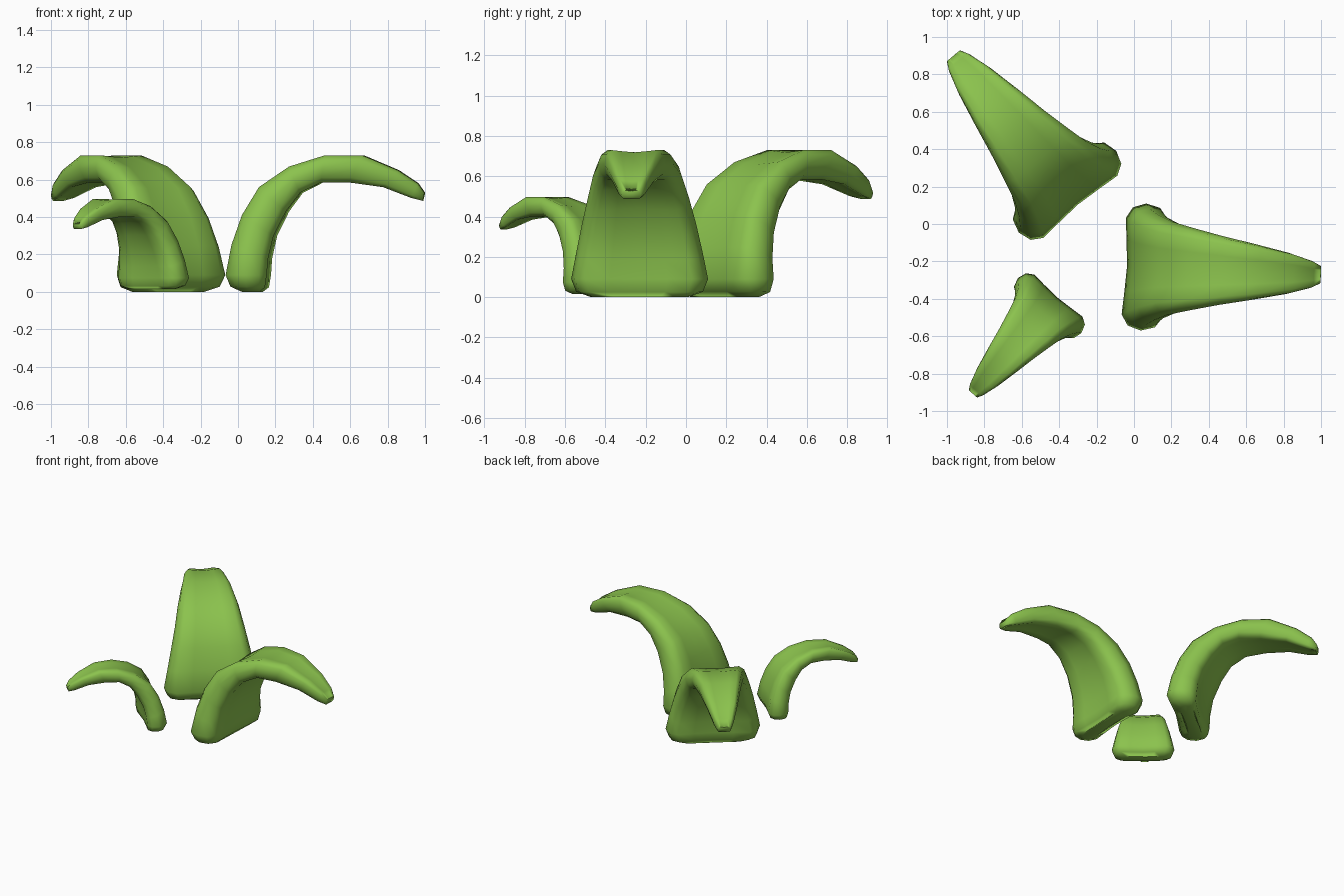
import bpy, bmesh, math

if "Cube" in bpy.data.objects:
    bpy.data.objects.remove(bpy.data.objects["Cube"])

green = bpy.data.materials.new("leaf green")
green.diffuse_color = (0.26, 0.545, 0.075, 1)
green.use_nodes = True
green.node_tree.nodes["Principled BSDF"].inputs["Base Color"].default_value = green.diffuse_color

# stations along the blade: outer x, outer z, inner x, inner z, half width
STATIONS = [
    (0.03, 0.00, 0.125, 0.00, 0.24), (-0.03, 0.028, 0.155, 0.025, 0.315),
    (-0.055, 0.09, 0.165, 0.09, 0.34), (-0.025, 0.25, 0.172, 0.18, 0.315),
    (0.03, 0.41, 0.20, 0.30, 0.285), (0.12, 0.56, 0.265, 0.43, 0.25),
    (0.28, 0.67, 0.34, 0.53, 0.22), (0.47, 0.73, 0.45, 0.585, 0.185),
    (0.67, 0.73, 0.60, 0.585, 0.15), (0.86, 0.65, 0.78, 0.56, 0.11),
    (0.965, 0.58, 0.93, 0.502, 0.072), (1.0, 0.53, 0.99, 0.487, 0.048)]
# half cross-section: side fraction, depth fraction (0 outer, 1 inner)
HALF = [(0, .08), (.42, .04), (.76, 0), (.93, .16), (1, .48),
        (.94, .82), (.78, 1), (.42, .96), (0, .92)]
RING = HALF + [(-s, d) for s, d in HALF[-2:0:-1]]


def leaf(name, x, y, angle, scale, lift=0.0):
    """Arching blade with rounded edges; local x = 0.05 is the base centre."""
    bm = bmesh.new()
    rings = []
    for ox, oz, ix, iz, w in STATIONS:
        rings.append([bm.verts.new((ox + (ix - ox) * d - 0.05, s * w,
                                    oz + (iz - oz) * d)) for s, d in RING])
    n = len(RING)
    for a, b in zip(rings, rings[1:]):
        for i in range(n):
            bm.faces.new((a[i], a[(i + 1) % n], b[(i + 1) % n], b[i]))
    # base and tip caps
    for r in (rings[0], rings[-1]):
        for i in range(n // 2):
            quad = [r[i], r[i + 1], r[n - i - 1], r[(n - i) % n]]
            quad = list(dict.fromkeys(quad))
            if len(quad) > 2:
                bm.faces.new(quad)
    bmesh.ops.recalc_face_normals(bm, faces=bm.faces)
    for f in bm.faces:
        f.smooth = True
    me = bpy.data.meshes.new(name)
    bm.to_mesh(me)
    bm.free()
    me.materials.append(green)
    ob = bpy.data.objects.new(name, me)
    ob.location = (x, y, lift)
    ob.rotation_euler.z = math.radians(angle)
    ob.scale = (scale,) * 3
    bpy.context.collection.objects.link(ob)


leaf("right_leaf", 0.05, -0.23, -2.5, 1.0)
leaf("back_left_leaf", -0.355, 0.172, 130, 1.0)
leaf("small_front_leaf", -0.45, -0.435, 229, 0.66, 0.015)
